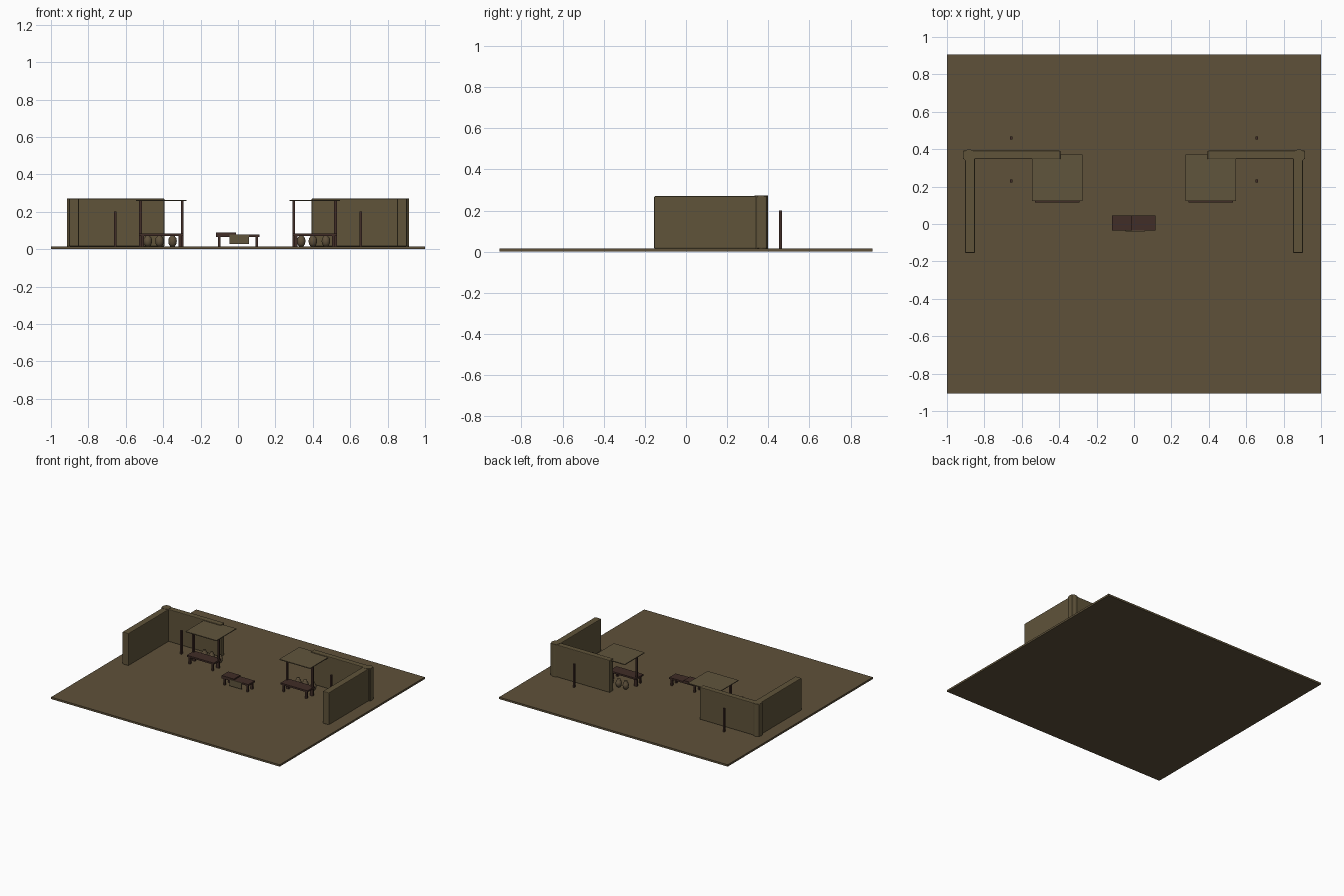
import bpy, bmesh, math

if "Cube" in bpy.data.objects:
    bpy.data.objects.remove(bpy.data.objects["Cube"])


def material(name, rgb):
    m = bpy.data.materials.new(name)
    m.diffuse_color = (*rgb, 1)
    m.use_nodes = True
    m.node_tree.nodes["Principled BSDF"].inputs["Base Color"].default_value = m.diffuse_color
    return m


EARTH = material("earth", (0.113, 0.083, 0.042))
WALL = material("mud_wall", (0.115, 0.087, 0.042))
CLOTH = material("cloth", (0.118, 0.09, 0.046))
CLAY = material("clay", (0.115, 0.083, 0.045))
WOOD = material("dark_wood", (0.052, 0.026, 0.02))
G = 0.015  # ground top


def finish(name, bm, mat):
    me = bpy.data.meshes.new(name)
    bm.to_mesh(me)
    bm.free()
    me.materials.append(mat)
    ob = bpy.data.objects.new(name, me)
    bpy.context.collection.objects.link(ob)
    return ob


def box(name, x0, x1, y0, y1, z0, z1, mat, bevel=0):
    x0, x1 = sorted((x0, x1))
    bm = bmesh.new()
    bmesh.ops.create_cube(bm, size=1)
    for v in bm.verts:
        v.co = (x1 if v.co.x > 0 else x0, y1 if v.co.y > 0 else y0, z1 if v.co.z > 0 else z0)
    ob = finish(name, bm, mat)
    if bevel:
        b = ob.modifiers.new("soft_edges", "BEVEL")
        b.width, b.segments = bevel, 2
    return ob


def post(name, x, y, z0, z1, w=0.014):
    return box(name, x - w / 2, x + w / 2, y - w / 2, y + w / 2, z0, z1, WOOD)


def pot(name, x, y):
    # round jar with a short neck, turned from a profile
    prof = [(0.0, 0), (0.012, 0), (0.02, 0.012), (0.023, 0.028), (0.02, 0.044),
            (0.012, 0.054), (0.013, 0.06), (0.0, 0.06)]
    bm = bmesh.new()
    vs = [bm.verts.new((x + r, y, G + z)) for r, z in prof]
    es = [bm.edges.new(p) for p in zip(vs, vs[1:])]
    bmesh.ops.spin(bm, geom=vs + es, cent=(x, y, 0), axis=(0, 0, 1),
                   angle=2 * math.pi, steps=16)
    bmesh.ops.remove_doubles(bm, verts=bm.verts, dist=1e-5)
    bmesh.ops.recalc_face_normals(bm, faces=bm.faces)
    for f in bm.faces:
        f.smooth = True
    return finish(name, bm, CLAY)


# ground slab
box("ground", -1, 1, -0.907, 0.907, 0, G, EARTH)

for side, s in (("left", -1), ("right", 1)):
    # L-shaped wall with round corner pillar
    box(side + "_back_wall", s * 0.915, s * 0.393, 0.347, 0.392, G, 0.27, WALL, 0.005)
    box(side + "_side_wall", s * 0.903, s * 0.85, -0.155, 0.385, G, 0.27, WALL, 0.005)
    bm = bmesh.new()
    bmesh.ops.create_cone(bm, cap_ends=True, segments=16, radius1=0.033, radius2=0.033, depth=0.257)
    bmesh.ops.translate(bm, verts=bm.verts, vec=(s * 0.882, 0.366, G + 0.1285))
    finish(side + "_corner_pillar", bm, WALL)

    # free standing posts in front of and behind the wall
    post(side + "_front_pole", s * 0.656, 0.23, G, 0.2)
    post(side + "_rear_pole", s * 0.656, 0.46, G, 0.2)

    # market stall: canopy, posts, counter and pots
    c = s * 0.41
    box(side + "_canopy", c - 0.135, c + 0.135, 0.123, 0.372, 0.257, 0.263, CLOTH)
    box(side + "_counter", c - 0.118, c + 0.118, 0.114, 0.205, 0.07, 0.083, WOOD)
    for i, dx in enumerate((-0.111, 0.111)):
        post(f"{side}_canopy_post_{i}", c + dx, 0.188, G, 0.257)
        for j, y in enumerate((0.128, 0.188)):
            post(f"{side}_counter_leg_{i}{j}", c + dx * 0.9, y, G, 0.07)
    for i, dx in enumerate((-0.072, -0.01, 0.06)):
        pot(f"{side}_pot_{i}", c + dx, 0.27)

# central table with raised board and hanging cloth
box("table_top", -0.118, 0.115, -0.035, 0.046, 0.066, 0.079, WOOD)
box("table_board", -0.118, -0.012, -0.035, 0.046, 0.079, 0.089, WOOD)
for i, x in enumerate((-0.1, 0.1)):
    for j, y in enumerate((-0.022, 0.033)):
        post(f"table_leg_{i}{j}", x, y, G, 0.066)
box("hanging_cloth", -0.045, 0.06, -0.039, -0.035, 0.028, 0.079, CLOTH)
